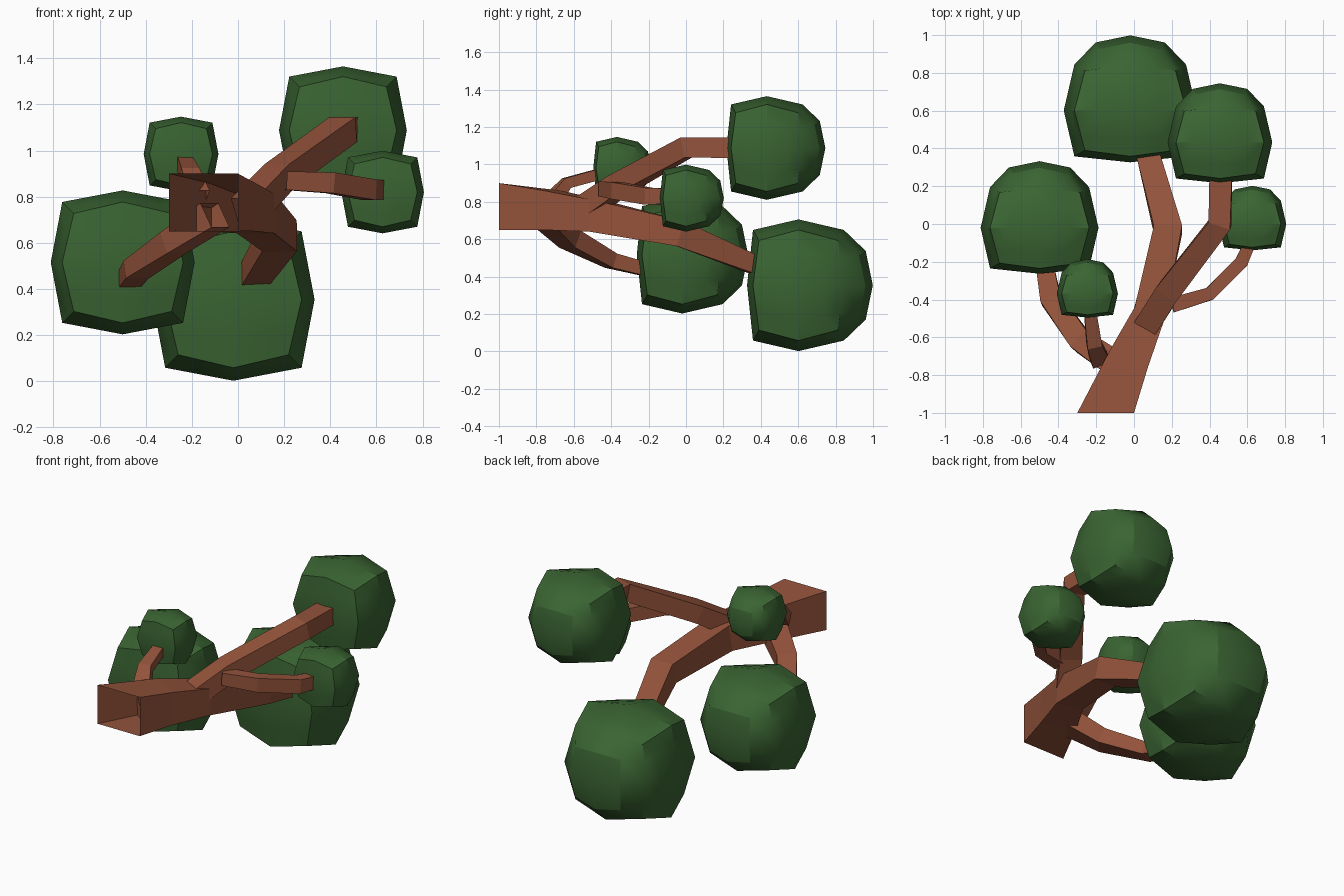
import bpy, bmesh
from mathutils import Vector

if "Cube" in bpy.data.objects:
    bpy.data.objects.remove(bpy.data.objects["Cube"])


def material(name, rgb):
    m = bpy.data.materials.new(name)
    m.diffuse_color = (*rgb, 1)
    m.use_nodes = True
    m.node_tree.nodes["Principled BSDF"].inputs["Base Color"].default_value = m.diffuse_color
    return m


bark = material("bark_brown", (0.29, 0.085, 0.043))
leaf = material("leaf_green", (0.042, 0.127, 0.032))


def finish(bm, name, mat, angle=None):
    bmesh.ops.recalc_face_normals(bm, faces=bm.faces)
    me = bpy.data.meshes.new(name)
    bm.to_mesh(me)
    bm.free()
    me.materials.append(mat)
    ob = bpy.data.objects.new(name, me)
    bpy.context.collection.objects.link(ob)
    if angle:
        bpy.ops.object.select_all(action='DESELECT')
        ob.select_set(True)
        bpy.context.view_layer.objects.active = ob
        bpy.ops.object.shade_smooth_by_angle(angle=angle)


# Four-sided tapering limb; each path point is (x, y, z, width, height)
def limb(name, path, start=None):
    bm = bmesh.new()
    pts = [Vector(p[:3]) for p in path]
    rings = []
    for i, p in enumerate(path):
        t = Vector()
        if i > 0:
            t += (pts[i] - pts[i - 1]).normalized()
        if i < len(pts) - 1:
            t += (pts[i + 1] - pts[i]).normalized()
        if i == 0 and start:
            t = Vector(start)
        t.normalize()
        side = t.cross(Vector((0, 0, 1))).normalized()
        up = side.cross(t)
        rings.append([bm.verts.new(pts[i] + side * a * p[3] / 2 + up * b * p[4] / 2)
                      for a, b in ((-1, -1), (1, -1), (1, 1), (-1, 1))])
    for r, s in zip(rings, rings[1:]):
        for k in range(4):
            j = (k + 1) % 4
            bm.faces.new((r[k], r[j], s[j], s[k]))
    finish(bm, name, bark)


# Leaf clump: puffed cube whose back (+y) face is domed
def clump(name, x, y, z, s):
    bm = bmesh.new()
    bmesh.ops.create_cube(bm, size=2)
    bmesh.ops.subdivide_edges(bm, edges=bm.edges[:], cuts=3, use_grid_fill=True)
    for vert in bm.verts:
        u, v, w = (c * 1.24 if 0.4 < abs(c) < 0.6 else c for c in vert.co)
        iu, iv, iw = 1 - abs(u), 1 - abs(v), 1 - abs(w)
        py = v * (0.6 + 0.09 * (iu + iw))
        if v > 0.99:
            py += 0.35 * (1 - u ** 4) * (1 - w ** 4)
        vert.co = (x + s * u * (0.68 + 0.16 * (iv + iw)),
                   y + s * py,
                   z + s * w * (0.68 + 0.16 * (iu + iv)))
    finish(bm, name, leaf, 0.56)


# Trunk, open at the cut end, and its side branches
limb("trunk", [(-.15, -1, .775, .3, .25), (-.03, -.72, .755, .22, .21),
               (.08, -.48, .725, .17, .17), (.18, -.03, .63, .15, .14),
               (.06, .42, .44, .12, .09)], start=(0, 1, 0))
limb("upper_right_branch", [(.04, -.58, .74, .13, .12), (.18, -.36, .89, .13, .11),
                            (.455, 0, 1.09, .12, .11), (.46, .3, 1.09, .12, .11)])
limb("small_right_branch", [(.2, -.43, .87, .08, .08), (.4, -.37, .86, .07, .09),
                            (.57, -.2, .83, .07, .09), (.63, -.06, .83, .06, .08)])
limb("left_branch", [(-.1, -.74, .72, .14, .12), (-.28, -.62, .6, .12, .1),
                     (-.44, -.4, .485, .11, .08), (-.48, -.18, .43, .09, .07)])
limb("small_left_branch", [(-.18, -.72, .8, .1, .08), (-.21, -.64, .9, .08, .06),
                           (-.24, -.4, .965, .06, .06)])

# Leaf clumps
for name, x, y, z, s in (("lower_clump", -.02, .601, .354, .352),
                         ("left_clump", -.5, -.02, .515, .312),
                         ("upper_right_clump", .455, .432, 1.088, .277),
                         ("small_right_clump", .627, 0, .82, .179),
                         ("small_left_clump", -.247, -.369, .985, .162)):
    clump(name, x, y, z, s)
